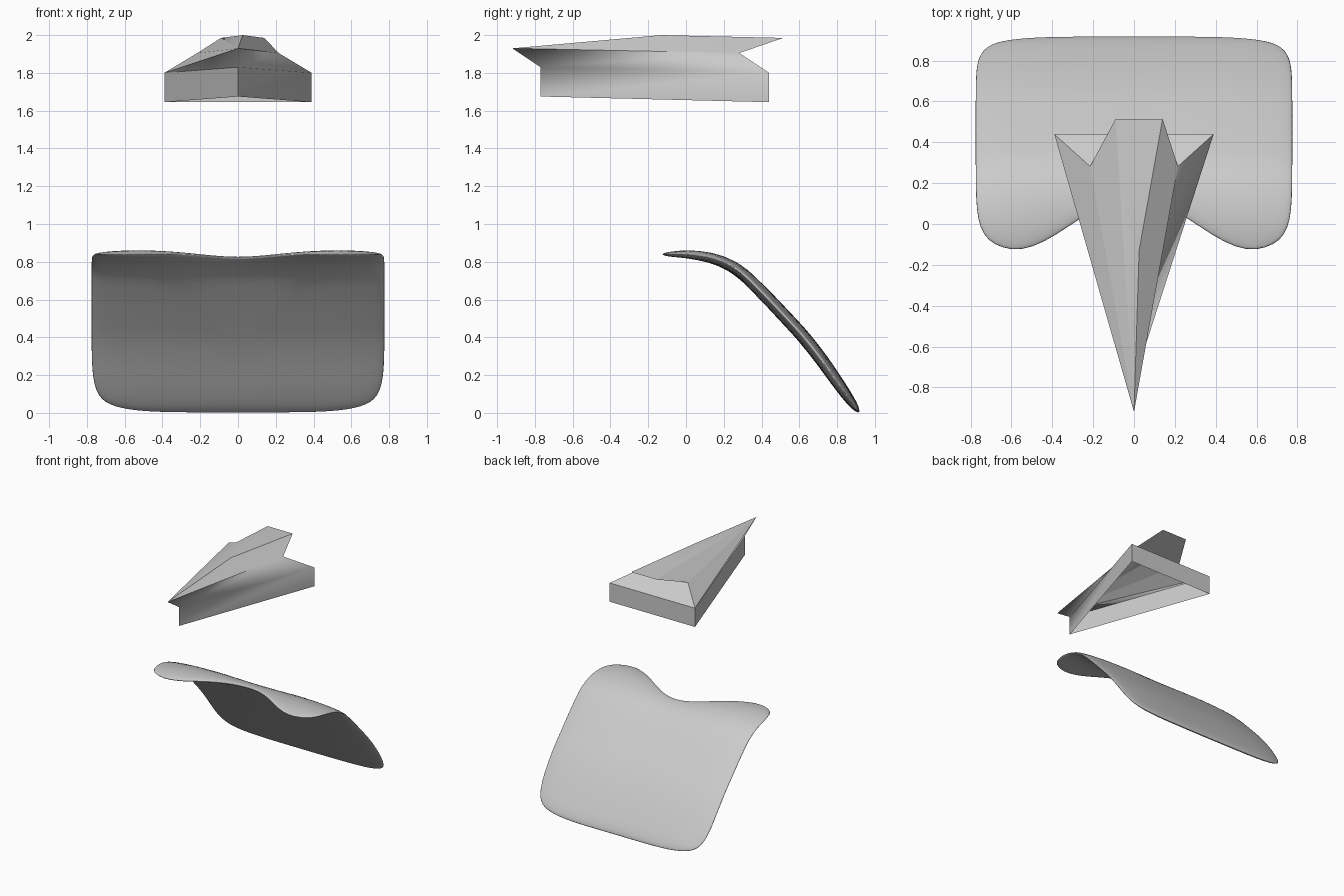
import bpy, bmesh, math
from mathutils import Vector

if "Cube" in bpy.data.objects:
    bpy.data.objects.remove(bpy.data.objects["Cube"])


def make_object(name, verts, faces, smooth_faces):
    mesh = bpy.data.meshes.new(name)
    mesh.from_pydata(verts, [], faces)
    for p in mesh.polygons:
        p.use_smooth = p.index in smooth_faces
    bm = bmesh.new()
    bm.from_mesh(mesh)
    bmesh.ops.recalc_face_normals(bm, faces=bm.faces)
    bm.to_mesh(mesh)
    bm.free()
    obj = bpy.data.objects.new(name, mesh)
    bpy.context.collection.objects.link(obj)
    return obj


# Curved pad: side profile of the middle surface (y, z), lip to foot
PROFILE = [Vector(p) for p in [
    (-.122, .840), (.02, .838), (.16, .812), (.28, .752), (.395, .645), (.51, .525),
    (.62, .405), (.715, .285), (.80, .165), (.867, .07), (.915, .004)]]
SPAN = len(PROFILE) - 1
HALF_WIDTH, HALF_THICK = .775, .035
FRONT_SQUARE, BACK_SQUARE = 8, 5
NOTCH = 1.85


def profile(s):
    """Catmull-Rom point and upward normal at parameter s."""
    i = max(0, min(SPAN - 1, int(s)))
    t = s - i
    b, c = PROFILE[i], PROFILE[i + 1]
    a = PROFILE[i - 1] if i > 0 else 2 * b - c
    d = PROFILE[i + 2] if i + 2 <= SPAN else 2 * c - b
    k1, k2, k3 = c - a, 2 * a - 5 * b + 4 * c - d, 3 * b - a - 3 * c + d
    pos = b + .5 * (k1 * t + k2 * t * t + k3 * t ** 3)
    tan = .5 * (k1 + 2 * k2 * t + 3 * k3 * t * t)
    return pos, Vector((-tan.y, tan.x)).normalized()


def pad_point(u, v, h):
    x = HALF_WIDTH * u
    # dip in the middle of the lip, leaving a rounded lobe on each side
    dip = NOTCH * (.5 + .5 * math.cos(math.pi * min(abs(x) / .62, 1)))
    s0 = -.1 + dip
    s = s0 + (SPAN - s0) * (v + 1) / 2
    pos, n = profile(s)
    pos = pos + n * h
    return (x, pos.x, pos.y)


# Rounded-rectangle rings from the centre to the rim, then back underneath
SIDE, RINGS = 28, 16
outline = []
for k in range(4):
    for j in range(SIDE):
        t = 2 * j / SIDE - 1
        q = [(t, -1), (1, t), (-t, 1), (-1, -t)][k]
        e = FRONT_SQUARE if q[1] < 0 else BACK_SQUARE
        norm = (abs(q[0]) ** e + abs(q[1]) ** e) ** (1 / e)
        outline.append((q[0] / norm, q[1] / norm))
N = len(outline)
verts = [pad_point(0, 0, HALF_THICK)]
for k in range(1, 2 * RINGS):
    a = k / RINGS * math.pi / 2
    r, h = math.sin(a) ** .75, HALF_THICK * math.cos(a)
    verts += [pad_point(u * r, v * r, h) for u, v in outline]
verts.append(pad_point(0, 0, -HALF_THICK))
last = len(verts) - 1
faces = []
for j in range(N):
    m = (j + 1) % N
    faces.append((0, 1 + j, 1 + m))
    for k in range(2 * RINGS - 2):
        a = 1 + k * N
        faces.append((a + j, a + N + j, a + N + m, a + m))
    faces.append((last, last - N + m, last - N + j))
make_object("curved_pad", verts, faces, range(len(faces)))

# Folded dart: named corner points
P = {
    "nose": (0, -.92, 1.93), "prow": (0, -.77, 1.83), "keel": (0, -.77, 1.675),
    "tip_l": (-.39, .44, 1.80), "tip_r": (.39, .44, 1.80),
    "low_l": (-.39, .44, 1.645), "low_r": (.39, .44, 1.645),
    "notch_l": (-.215, .282, 1.905), "notch_r": (.215, .282, 1.905),
    "tail_l": (-.09, .515, 1.985), "tail_r": (.14, .515, 1.985),
    "crest": (.025, -.13, 2.0),
}
keys = list(P)
polys = [
    # right flank, folded softly along one diagonal
    ("nose", "prow", "notch_r"), ("prow", "tip_r", "notch_r"),
    # base walls, open underneath
    ("low_l", "keel", "prow", "tip_l"), ("keel", "low_r", "tip_r", "prow"),
    ("low_r", "low_l", "tip_l", "tip_r"),
    # left flank
    ("nose", "tip_l", "prow"), ("nose", "notch_l", "tip_l"),
    # upper folds
    ("nose", "tail_l", "notch_l"), ("nose", "crest", "tail_l"),
    ("crest", "tail_r", "tail_l"),
    ("nose", "notch_r", "crest"), ("crest", "notch_r", "tail_r"),
    # sloped back and tail underside
    ("tip_l", "tip_r", "notch_r", "notch_l"),
    ("notch_l", "notch_r", "tail_r", "tail_l"),
]
make_object("folded_dart", list(P.values()),
            [[keys.index(k) for k in p] for p in polys], {0, 1, 3, 5, 8, 9})
